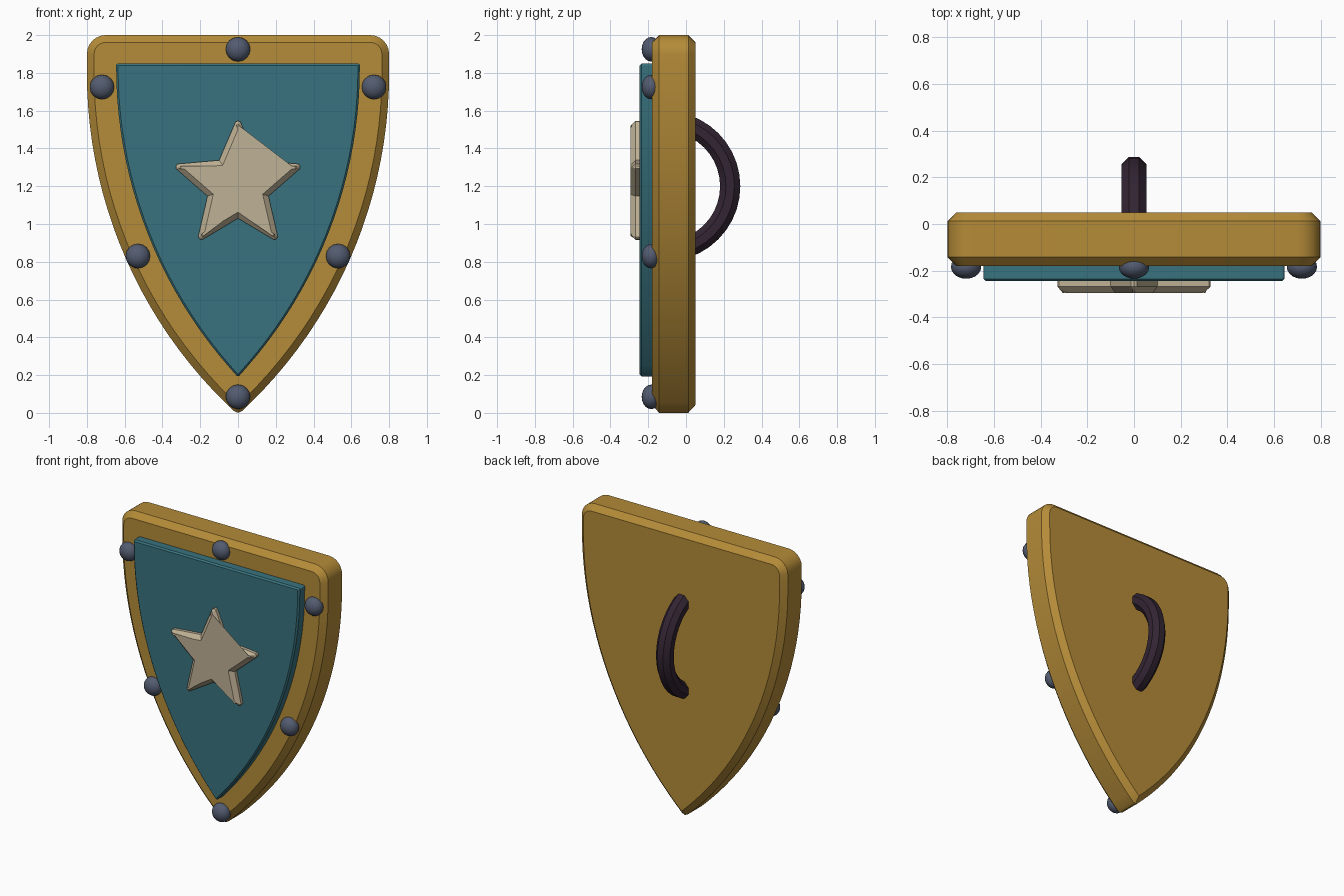
import bpy, bmesh, math
from mathutils import Vector

if "Cube" in bpy.data.objects:
    bpy.data.objects.remove(bpy.data.objects["Cube"])


def material(name, rgb):
    m = bpy.data.materials.new(name)
    m.diffuse_color = (*rgb, 1)
    m.use_nodes = True
    m.node_tree.nodes["Principled BSDF"].inputs["Base Color"].default_value = m.diffuse_color
    return m


GOLD = material("gold wood", (0.46, 0.26, 0.04))
TEAL = material("teal paint", (0.04, 0.17, 0.21))
CREAM = material("cream", (0.52, 0.44, 0.30))
STEEL = material("blue steel", (0.085, 0.105, 0.16))
LEATHER = material("dark leather", (0.032, 0.018, 0.032))


def finish(bm, name, mat, angle=None):
    bmesh.ops.recalc_face_normals(bm, faces=bm.faces[:])
    me = bpy.data.meshes.new(name)
    bm.to_mesh(me)
    bm.free()
    me.materials.append(mat)
    ob = bpy.data.objects.new(name, me)
    bpy.context.collection.objects.link(ob)
    if angle:
        bpy.ops.object.select_all(action='DESELECT')
        ob.select_set(True)
        bpy.context.view_layer.objects.active = ob
        bpy.ops.object.shade_smooth_by_angle(angle=math.radians(angle))
    return ob


def plate(name, outline, front, back, chamfer, mat, both=False, angle=None):
    """Extrude an XZ outline along y and chamfer its rims."""
    bm = bmesh.new()
    face = bm.faces.new([bm.verts.new((x, front, z)) for x, z in outline])
    ext = bmesh.ops.extrude_face_region(bm, geom=[face], use_keep_orig=True)
    for v in ext["geom"]:
        if isinstance(v, bmesh.types.BMVert):
            v.co.y = back
    bmesh.ops.recalc_face_normals(bm, faces=bm.faces[:])
    levels = (front, back) if both else (front,)
    rims = [e for e in bm.edges if any(
        all(abs(v.co.y - y) < 1e-5 for v in e.verts) for y in levels)]
    bmesh.ops.bevel(bm, geom=rims, offset=chamfer, segments=1,
                    affect='EDGES', profile=0.5)
    return finish(bm, name, mat, angle)


def shield_outline(half, top, spring, tip, corner, blunt, steps=22):
    """Pointed-arch outline with rounded upper corners and a blunted tip."""
    h = spring - tip
    radius = (half * half + h * h) / (2 * half)
    cx = half - radius
    sweep = math.asin(h / radius)
    right = [(0, tip + blunt * 0.3), (blunt * 0.6, tip + blunt * 0.55)]
    for i in range(steps + 1):
        a = -sweep * (1 - i / steps)
        x, z = cx + radius * math.cos(a), spring + radius * math.sin(a)
        if x > blunt:
            right.append((x, z))
    n = 6
    for i in range(n + 1):
        a = math.pi / 2 * i / n
        p = (half - corner + corner * math.cos(a),
             top - corner + corner * math.sin(a))
        if p[1] > right[-1][1] + 1e-4:
            right.append(p)
    return right + [(-x, z) for x, z in reversed(right[1:])]


# Wooden body and raised painted panel
plate("shield_body", shield_outline(0.80, 2.0, 1.80, -0.01, 0.10, 0.035),
      -0.18, 0.05, 0.038, GOLD, both=True, angle=30)
plate("painted_panel", shield_outline(0.645, 1.85, 1.83, 0.19, 0.012, 0.012),
      -0.245, -0.17, 0.01, TEAL, angle=30)

# Star emblem with clipped points
star = []
for k in range(5):
    a = math.pi / 2 + k * math.tau / 5
    tip = Vector((math.cos(a), math.sin(a))) * 0.372
    inner = [Vector((math.cos(a + s * math.pi / 5),
                     math.sin(a + s * math.pi / 5))) * 0.17 for s in (-1, 1)]
    star += [tip.lerp(inner[0], 0.13), tip * 0.93, tip.lerp(inner[1], 0.13),
             inner[1]]
plate("star_emblem", [(p.x, p.y + 1.2) for p in star],
      -0.295, -0.235, 0.028, CREAM)

# Rivets around the rim
for i, (x, z) in enumerate([(0, 1.925), (0, 0.085), (0.72, 1.725),
                            (-0.72, 1.725), (0.53, 0.83), (-0.53, 0.83)]):
    bm = bmesh.new()
    bmesh.ops.create_uvsphere(bm, u_segments=16, v_segments=10, radius=0.065)
    for v in bm.verts:
        v.co = (v.co.x + x, v.co.z * 0.78 - 0.184, v.co.y + z)
    finish(bm, f"rivet_{i + 1}", STEEL, 40)

# Arched handle on the back
bm = bmesh.new()
rings = []
for i in range(17):
    a = math.radians(-72 + 144 * i / 16)
    ring = []
    for j in range(8):
        b = math.tau * (j + 0.5) / 8
        r = 0.344 + 0.058 * math.cos(b)
        ring.append(bm.verts.new((0.058 * math.sin(b), -0.11 + r * math.cos(a),
                                  1.2 + r * math.sin(a))))
    rings.append(ring)
for r0, r1 in zip(rings, rings[1:]):
    for j in range(8):
        bm.faces.new((r0[j], r0[(j + 1) % 8], r1[(j + 1) % 8], r1[j]))
bm.faces.new(rings[0])
bm.faces.new(rings[-1])
finish(bm, "back_handle", LEATHER, 30)
